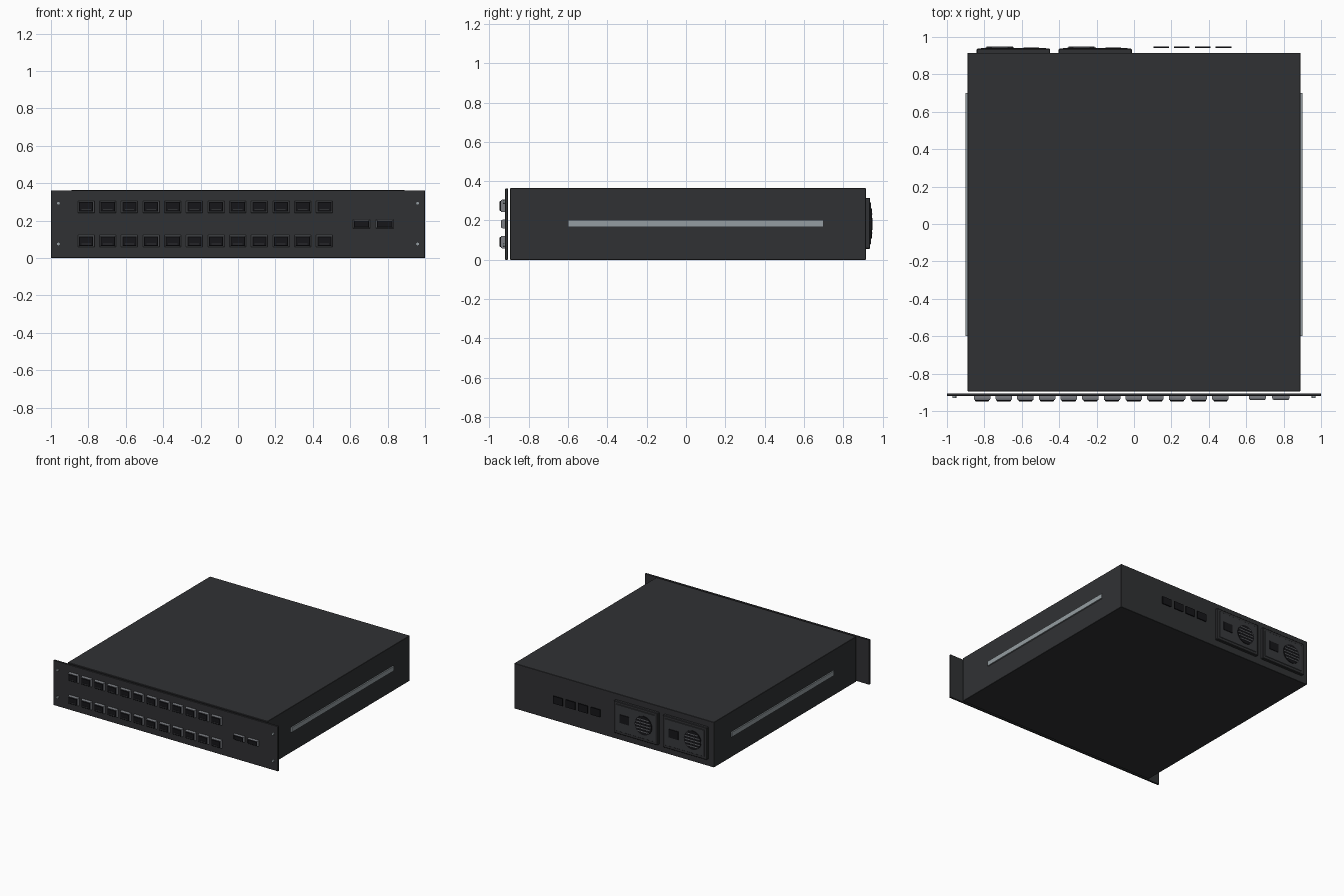
import bpy, bmesh, math

if "Cube" in bpy.data.objects:
    bpy.data.objects.remove(bpy.data.objects["Cube"])


def material(name, rgb):
    m = bpy.data.materials.new(name)
    m.diffuse_color = (*rgb, 1)
    m.use_nodes = True
    m.node_tree.nodes["Principled BSDF"].inputs["Base Color"].default_value = m.diffuse_color
    return m


BODY = material("dark_metal", (0.03, 0.031, 0.034))
PLATE = material("plate_metal", (0.04, 0.042, 0.046))
BLACK = material("black_plastic", (0.008, 0.008, 0.01))
FRAME = material("grey_metal", (0.2, 0.21, 0.23))
STEEL = material("light_steel", (0.3, 0.34, 0.36))


def finish(name, bm, mat, bevel=0, segments=1):
    mesh = bpy.data.meshes.new(name)
    bmesh.ops.recalc_face_normals(bm, faces=bm.faces)
    bm.to_mesh(mesh)
    bm.free()
    mesh.materials.append(mat)
    ob = bpy.data.objects.new(name, mesh)
    bpy.context.collection.objects.link(ob)
    if bevel:
        mod = ob.modifiers.new("bevel", 'BEVEL')
        mod.width, mod.segments = bevel, segments
    return ob


def box(name, x, y, z, mat, bevel=0):
    """Box from (min, max) ranges on each axis."""
    bm = bmesh.new()
    bmesh.ops.create_cube(bm, size=1)
    for v in bm.verts:
        v.co = [(r[0] + r[1]) / 2 + c * (r[1] - r[0]) for r, c in zip((x, y, z), v.co)]
    return finish(name, bm, mat, bevel)


def span(centre, size):
    return (centre - size / 2, centre + size / 2)


def disc(name, x, z, y, radius, mat, sides=32, bevel=0):
    """Cylinder lying along y, between y[0] and y[1]."""
    bm = bmesh.new()
    bmesh.ops.create_cone(bm, cap_ends=True, segments=sides, radius1=radius,
                          radius2=radius, depth=y[1] - y[0])
    for v in bm.verts:
        v.co = (v.co.x + x, v.co.z + sum(y) / 2, v.co.y + z)
    return finish(name, bm, mat, bevel)


def port_frame(name, x, z, w, h, y0, y1, rim):
    """Tapered rectangular bezel with a recessed opening."""
    loops = [(w, h, y0), (w, h, y1 + 0.008), (w - 0.006, h - 0.006, y1),
             (w - rim, h - rim, y1), (w - rim, h - rim, y0)]
    bm = bmesh.new()
    rings = [[bm.verts.new((x + sx * a / 2, y, z + sz * b / 2))
              for sx, sz in ((-1, -1), (1, -1), (1, 1), (-1, 1))] for a, b, y in loops]
    for i, ring in enumerate(rings):
        nxt = rings[(i + 1) % len(rings)]
        for k in range(4):
            j = (k + 1) % 4
            bm.faces.new((ring[k], ring[j], nxt[j], nxt[k]))
    return finish(name, bm, FRAME)


# Chassis and the wider front rack panel
box("chassis", (-0.89, 0.89), (-0.895, 0.915), (0, 0.364), BODY, 0.002)
box("front_panel", (-1, 1), (-0.92, -0.905), (0, 0.362), BODY, 0.002)

# Side rails and rack screws
for s in (-1, 1):
    box("side_rail", sorted((s * 0.885, s * 0.9)), (-0.6, 0.7), (0.166, 0.203), STEEL)
    for z in (0.075, 0.293):
        disc("rack_screw", s * 0.96, z, (-0.931, -0.918), 0.01, STEEL, 16)

# Two rows of network ports with dark sockets and latch tabs
for col in range(12):
    x = -0.812 + col * 0.1158
    for z in (0.09, 0.274):
        port_frame("port_frame", x, z, 0.088, 0.064, -0.918, -0.942, 0.012)
        box("port_socket", span(x, 0.076), (-0.948, -0.918), span(z, 0.052), BLACK, 0.003)
        box("port_tab", span(x, 0.05), (-0.95, -0.94), span(z - 0.014, 0.006), BODY)

# Uplink ports
for x in (0.66, 0.785):
    port_frame("uplink_frame", x, 0.182, 0.092, 0.046, -0.918, -0.938, 0.01)
    box("uplink_socket", span(x, 0.082), (-0.942, -0.918), span(0.182, 0.036), BLACK, 0.003)

# Power supplies at the back, each with a fan, grille and inlet
for cx in (-0.645, -0.207):
    box("power_supply", span(cx, 0.392), (0.91, 0.937), span(0.185, 0.26), BODY, 0.004)
    box("power_supply_plate", span(cx, 0.35), (0.93, 0.94), span(0.185, 0.215), PLATE, 0.002)
    fx = cx - 0.073
    disc("fan_opening", fx, 0.185, (0.93, 0.945), 0.076, BLACK)
    for i in range(-2, 3):
        dz = i * 0.024
        half = math.sqrt(0.07 ** 2 - dz ** 2)
        box("fan_slat", (fx - half, fx + half), (0.942, 0.949), span(0.185 + dz, 0.006), FRAME)
    box("power_inlet", span(cx + 0.096, 0.082), (0.93, 0.945), span(0.185, 0.066), BLACK)

# Thin service ports standing off the back
for i in range(4):
    box("service_port", span(0.145 + i * 0.111, 0.084), (0.942, 0.95), span(0.182, 0.06), BLACK)
